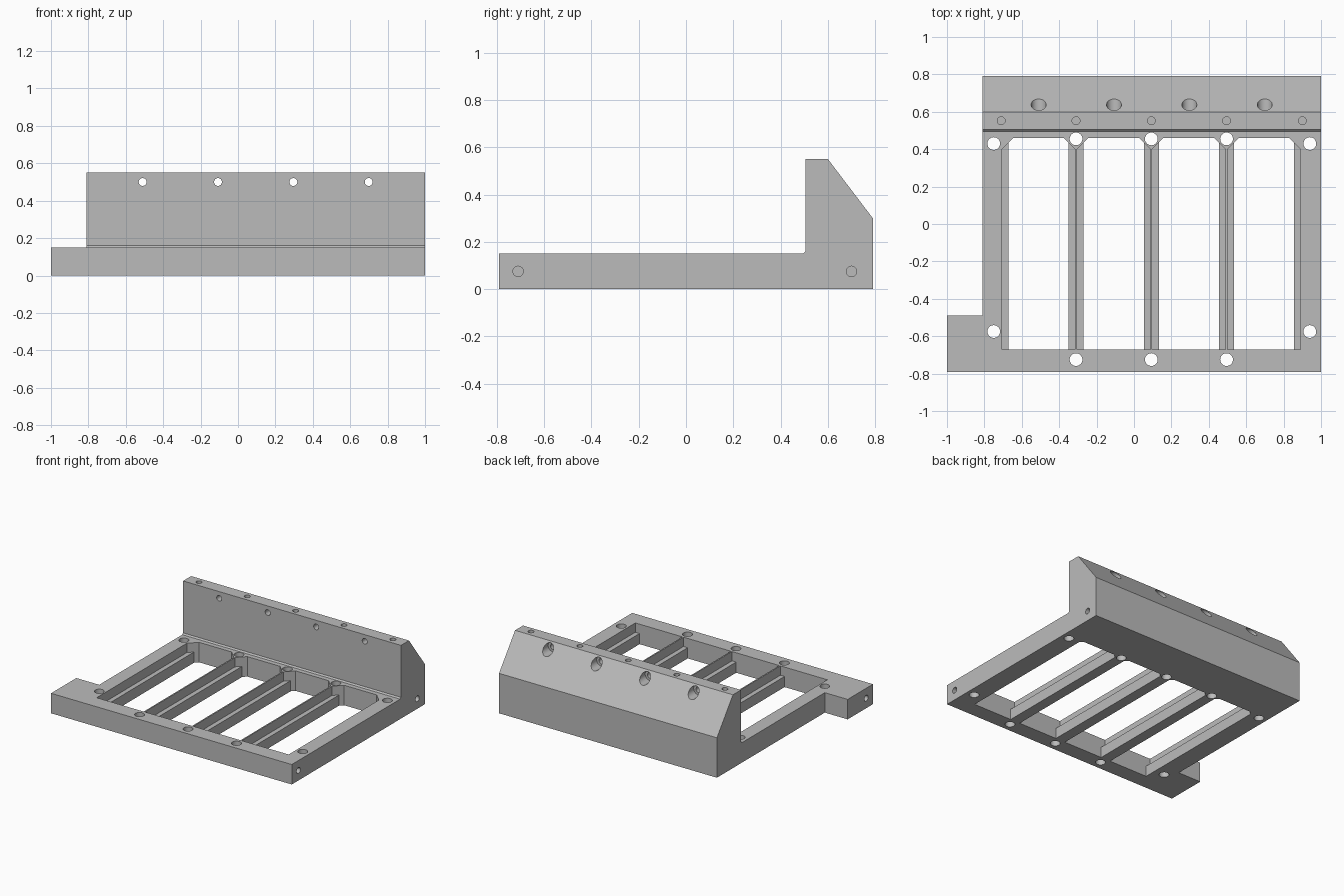
import bpy, bmesh
from math import pi
from mathutils import Matrix, Vector

default = bpy.data.objects.get("Cube")
if default:
    bpy.data.objects.remove(default, do_unlink=True)

grey = bpy.data.materials.new("machined_grey")
grey.use_nodes = True
colour = (0.5, 0.5, 0.5, 1)
grey.diffuse_color = colour
grey.node_tree.nodes["Principled BSDF"].inputs["Base Color"].default_value = colour


def to_object(bm, name):
    bmesh.ops.recalc_face_normals(bm, faces=bm.faces)
    mesh = bpy.data.meshes.new(name)
    bm.to_mesh(mesh)
    bm.free()
    mesh.materials.append(grey)
    obj = bpy.data.objects.new(name, mesh)
    bpy.context.scene.collection.objects.link(obj)
    return obj


def prism(name, outline, axis, start, end):
    """Extrude a 2D outline along x (outline in y, z) or z (outline in x, y)."""
    bm = bmesh.new()
    place = (lambda p: (start, *p)) if axis == "x" else (lambda p: (*p, start))
    face = bm.faces.new([bm.verts.new(place(p)) for p in outline])
    step = Vector((end - start, 0, 0) if axis == "x" else (0, 0, end - start))
    made = bmesh.ops.extrude_face_region(bm, geom=[face])["geom"]
    moved = [g for g in made if isinstance(g, bmesh.types.BMVert)]
    bmesh.ops.translate(bm, verts=moved, vec=step)
    return to_object(bm, name)


def drill(name, centre, axis, radius, length):
    turn = {"x": Matrix.Rotation(pi / 2, 4, "Y"),
            "y": Matrix.Rotation(pi / 2, 4, "X"),
            "z": Matrix.Identity(4)}[axis]
    bm = bmesh.new()
    bmesh.ops.create_cone(bm, cap_ends=True, segments=32, radius1=radius,
                          radius2=radius, depth=length,
                          matrix=Matrix.Translation(centre) @ turn)
    return to_object(bm, name)


def combine(body, tool, operation="DIFFERENCE"):
    """Apply a boolean and discard the tool."""
    tool.hide_render = True
    mod = body.modifiers.new("cut", "BOOLEAN")
    mod.operation, mod.solver, mod.object = operation, "EXACT", tool
    bpy.context.view_layer.objects.active = body
    bpy.ops.object.modifier_apply(modifier=mod.name)
    bpy.data.objects.remove(tool, do_unlink=True)


BACK, FRONT = 0.79, -0.79
DECK, LEDGE = 0.15, 0.08
RIBS = (-0.31, 0.0925, 0.495)

# Base slab and back wall in one side profile, plus the mounting tab
profile = [(FRONT, 0), (BACK, 0), (BACK, 0.3), (0.6, 0.55),
           (0.505, 0.55), (0.505, DECK + 0.01), (0.495, DECK), (FRONT, DECK)]
body = prism("slotted_mounting_frame", profile, "x", -0.81, 1)
tab = prism("mounting_tab", [(-1, FRONT), (-0.75, FRONT), (-0.75, -0.49), (-1, -0.49)],
            "z", 0, DECK)
combine(body, tab, "UNION")

# Four bays: an upper slot and a narrower opening, leaving ledges and T ribs
near, far, bevel = -0.67, 0.46, 0.06
lefts = [-0.705] + [r + 0.005 for r in RIBS]
rights = [r - 0.005 for r in RIBS] + [0.89]
for x0, x1 in zip(lefts, rights):
    for inset, bottom in ((0, LEDGE), (0.035, -0.1)):
        a, b, shoulder = x0 + inset, x1 - inset, far - bevel + inset
        outline = [(a, near), (b, near), (b, shoulder), (x1 - bevel, far),
                   (x0 + bevel, far), (a, shoulder)]
        combine(body, prism("bay_cutter", outline, "z", bottom, 0.2))

# Through holes around the deck
deck_holes = [(x, y) for x in RIBS for y in (0.455, -0.725)]
deck_holes += [(x, y) for x in (-0.75, 0.94) for y in (0.43, -0.575)]
for x, y in deck_holes:
    combine(body, drill("deck_drill", (x, y, DECK / 2), "z", 0.034, 0.3))

# Blind holes in the wall top
for x in (-0.71, *RIBS, 0.9):
    combine(body, drill("top_drill", (x, 0.552, 0.55), "z", 0.021, 0.2))

# Counterbored holes through the wall
for i in range(4):
    x = -0.51 + i * 0.403
    combine(body, drill("wall_drill", (x, 0.65, 0.5), "y", 0.021, 0.5))
    combine(body, drill("counterbore", (x, 0.7, 0.5), "y", 0.04, 0.24))

# Blind holes in the side faces
for x, y in ((1, -0.71), (1, 0.7), (-1, -0.71)):
    combine(body, drill("side_drill", (x, y, 0.075), "x", 0.022, 0.24))

# Smooth the bores, keep machined edges sharp
bpy.ops.object.select_all(action="DESELECT")
body.select_set(True)
bpy.context.view_layer.objects.active = body
bpy.ops.object.shade_smooth_by_angle(angle=pi / 6)
